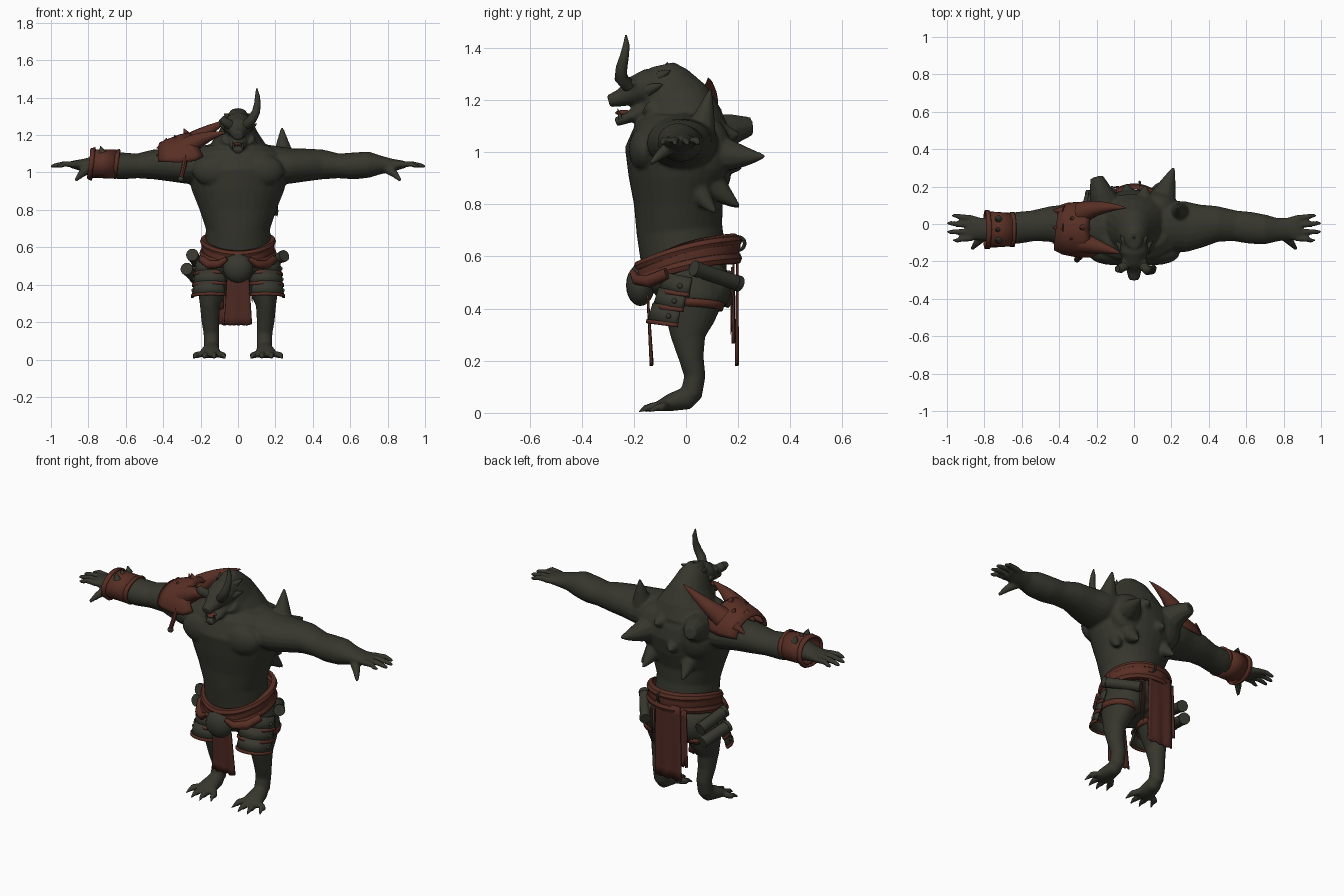
import bpy, bmesh, math
from mathutils import Vector

def material(name, rgb):
    m = bpy.data.materials.new(name)
    m.diffuse_color = (*rgb, 1)
    return m

SKIN = material("dark olive hide", (0.037, 0.037, 0.027))
RED = material("red brown leather", (0.098, 0.028, 0.018))
CLOTH = material("dark red cloth", (0.08, 0.023, 0.017))
GREY = material("dark plate", (0.039, 0.039, 0.029))

def finish(name, bm, mat, thick=0):
    bmesh.ops.recalc_face_normals(bm, faces=bm.faces)
    me = bpy.data.meshes.new(name)
    bm.to_mesh(me)
    bm.free()
    me.materials.append(mat)
    ob = bpy.data.objects.new(name, me)
    bpy.context.collection.objects.link(ob)
    bpy.ops.object.select_all(action='DESELECT')
    bpy.context.view_layer.objects.active = ob
    ob.select_set(True)
    bpy.ops.object.shade_smooth_by_angle(angle=math.radians(40))
    if thick:
        mod = ob.modifiers.new("thickness", 'SOLIDIFY')
        mod.thickness, mod.offset = thick, 0
    return ob

def loft(name, pts, mat, up=(0, 0, 1), n=20, arc=None, thick=0, s=1):
    """Elliptical rings (x, y, z, ra, rb) along a path; arc gives an open shell."""
    bm, rings = bmesh.new(), []
    C = [Vector(p[:3]) for p in pts]
    for i, p in enumerate(pts):
        t = (C[min(i + 1, len(C) - 1)] - C[max(i - 1, 0)]).normalized()
        ref = Vector(up)
        if abs(t.dot(ref)) > 0.95:
            ref = Vector((0, 1, 0))
        u = ref.cross(t).normalized()
        v = t.cross(u)
        ra, rb = p[3], p[-1]
        a0, a1 = arc or (0, 360)
        ring = []
        for k in range(n + (1 if arc else 0)):
            a = math.radians(a0 + (a1 - a0) * k / n)
            q = C[i] + u * ra * math.cos(a) + v * rb * math.sin(a)
            ring.append(bm.verts.new((q.x * s, q.y, q.z)))
        rings.append(ring)
    for r0, r1 in zip(rings, rings[1:]):
        for k in range(n):
            j = k + 1 if arc else (k + 1) % n
            bm.faces.new((r0[k], r0[j], r1[j], r1[k]))
    if not arc and not thick:
        bm.faces.new(rings[0])
        bm.faces.new(rings[-1])
    return finish(name, bm, mat, thick)

def ball(name, c, r, mat, s=1):
    bm = bmesh.new()
    bmesh.ops.create_uvsphere(bm, u_segments=20, v_segments=12, radius=1)
    for v in bm.verts:
        v.co = Vector(((c[0] + v.co.x * r[0]) * s, c[1] + v.co.y * r[1], c[2] + v.co.z * r[2]))
    return finish(name, bm, mat)

def spike(name, a, b, r, mat=SKIN, bend=(0, 0, 0), s=1, n=10):
    """Tapered point from a to b, bowed by bend."""
    A, B, D = Vector(a), Vector(b), Vector(bend)
    d = (B - A).normalized()
    up = Y if abs(d.z) > 0.6 else (0, 0, 1)
    pts = [(*(A.lerp(B, t) + D * 4 * t * (1 - t)), r * (1 - t) ** 0.85 + 0.001)
           for t in (0, .2, .4, .6, .8, .93, 1)]
    return loft(name, pts, mat, up, n=n, s=s)

Y = (0, 1, 0)
body = []

# torso, hump and head
body.append(loft("body", [
    (0, .02, .42, .10, .10), (0, .01, .50, .17, .15), (0, -.01, .60, .175, .165),
    (0, -.025, .70, .172, .165), (0, -.03, .80, .205, .17), (0, -.025, .90, .245, .195),
    (0, -.025, 1.0, .275, .21), (0, -.01, 1.08, .27, .185), (0, .0, 1.13, .20, .15),
    (0, .0, 1.15, .12, .10)], SKIN, Y, 32))
body.append(loft("hump", [(0, 0, 1.05, .22, .17), (0, -.02, 1.13, .16, .155), (0, -.05, 1.21, .105, .135),
    (0, -.08, 1.29, .07, .09), (0, -.09, 1.335, .035, .045)], SKIN, Y))
body.append(loft("head", [(0, -.04, 1.25, .07, .07), (0, -.15, 1.25, .075, .07), (0, -.2, 1.235, .058, .055),
    (0, -.25, 1.208, .04, .034), (0, -.297, 1.195, .028, .024)], SKIN))
body.append(loft("jaw", [(0, -.13, 1.175, .055, .05), (0, -.21, 1.138, .042, .024),
    (0, -.27, 1.115, .024, .017)], SKIN))

for s in (1, -1):
    # arm, palm, fingers
    body.append(loft("arm", [(.15, -.01, 1.04, .14, .11), (.28, -.015, 1.035, .135, .095),
        (.36, -.01, 1.04, .115, .088), (.45, 0, 1.043, .095, .08), (.54, -.01, 1.035, .082, .066),
        (.62, -.02, 1.035, .085, .072), (.70, -.03, 1.042, .08, .07), (.77, -.03, 1.04, .062, .048),
        (.83, -.025, 1.038, .06, .034), (.87, -.022, 1.042, .07, .024), (.895, -.022, 1.042, .066, .018)],
        SKIN, s=s))
    for y0, y1, x in ((.032, .045, .972), (-.006, .004, 1.0), (-.042, -.042, 1.0), (-.076, -.088, .965)):
        body.append(loft("finger", [(.87, y0, 1.042, .017), (.93, (y0 + y1) / 2, 1.046, .0155),
            (x - .02, y1, 1.037, .0125), (x + .003, y1, 1.033, .007)], SKIN, n=10, s=s))
    body.append(loft("thumb", [(.80, -.06, 1.02, .028), (.84, -.1, .99, .02), (.868, -.135, .957, .009)],
        SKIN, n=10, s=s))
    # chest, shoulder, back and buttock masses
    body.append(ball("chest", (.11, -.155, 1.01), (.135, .065, .09), SKIN, s))
    body.append(ball("back_muscle", (.12, .09, 1.0), (.12, .085, .13), SKIN, s))
    body.append(ball("shoulder", (.31, -.01, 1.052), (.09, .11, .072), SKIN, s))
    body.append(ball("buttock", (.10, .09, .48), (.09, .085, .10), SKIN, s))
    # leg and foot
    body.append(loft("leg", [(.11, .03, .54, .09, .12), (.13, .025, .44, .095, .12), (.14, .015, .36, .075, .095),
        (.15, .008, .29, .054, .066), (.148, .02, .21, .048, .048), (.142, .034, .14, .042, .041),
        (.142, .02, .07, .042, .042)], SKIN, Y, s=s))
    body.append(loft("foot", [(.14, .045, .085, .03, .03), (.143, 0, .055, .043, .044),
        (.148, -.06, .04, .054, .034), (.15, -.105, .026, .06, .02)], SKIN, s=s))
    for i, (x, y) in enumerate(((.078, -.135), (.128, -.16), (.178, -.155), (.228, -.12))):
        body.append(loft("toe", [(.15 + (x - .15) * .7, -.08, .028, .019), (x, y + .025, .022, .018),
            (x, y, .018, .011)], SKIN, n=10, s=s))
        spike("toe_claw", (x, y + .008, .02), (x + (x - .15) * .15, y - .02, .005), .011, GREY, s=s)
    # brow, ear and mane points
    body.append(ball("brow", (.04, -.205, 1.265), (.03, .035, .016), SKIN, s))
    spike("ear", (.055, -.14, 1.24), (.10, -.09, 1.26), .026, s=s)
    body.append(spike("cheek_mane", (.055, -.13, 1.17), (.115, -.10, 1.12), .04, s=s))
    spike("mane_point", (.045, -.10, 1.29), (.075, -.06, 1.315), .022, s=s)
    spike("tusk", (.022, -.25, 1.125), (.028, -.262, 1.168), .008, GREY, s=s)

# spikes on the back: base, tip, radius
for a, b, r in (((.245, .05, 1.06), (.235, .095, 1.25), .068), ((.14, .10, 1.0), (.215, .31, .985), .085),
                ((.05, .10, 1.08), (.06, .21, 1.07), .07), ((-.03, .11, .98), (-.04, .22, .94), .075),
                ((.12, .08, .90), (.14, .21, .79), .065), ((-.1, .08, .90), (-.12, .21, .785), .065),
                ((.17, .05, .85), (.215, .12, .765), .045), ((.0, .06, 1.16), (0, .14, 1.165), .06)):
    body.append(spike("back_spike", a, b, r, bend=(0, 0, -.008)))
body.append(loft("blunt_spike", [(-.15, .1, 1.06, .09), (-.18, .18, 1.09, .06), (-.2, .25, 1.10, .036)], SKIN, n=10))

# fuse the organic masses into one smooth hide
bpy.ops.object.select_all(action='DESELECT')
for o in body:
    o.select_set(True)
bpy.context.view_layer.objects.active = body[0]
bpy.ops.object.join()
hide = body[0]
rm = hide.modifiers.new("fuse", 'REMESH')
rm.mode, rm.voxel_size, rm.use_smooth_shade = 'VOXEL', 0.0075, True
sm = hide.modifiers.new("soften", 'SMOOTH')
sm.factor, sm.iterations = 0.5, 4

# horns, tongue, crest
loft("long_horn", [(.045, -.22, 1.255, .026), (.075, -.25, 1.285, .025), (.097, -.247, 1.325, .022),
    (.104, -.236, 1.37, .017), (.104, -.229, 1.41, .013), (.1, -.23, 1.45, .003)], SKIN, Y, n=12)
loft("broken_horn", [(-.045, -.22, 1.255, .026), (-.075, -.24, 1.275, .024), (-.09, -.24, 1.29, .018)], SKIN, Y, n=12)
ball("tongue", (0, -.238, 1.151), (.022, .034, .011), RED)
for y, z in ((-.13, 1.325), (-.085, 1.345), (-.03, 1.325)):
    spike("crest_point", (0, y, z - .045), (0, y + .015, z), .026)

# shoulder guard with ragged edge, two horns and hanging strap
loft("shoulder_guard", [(-.41, -.02, 1.06, .115, .095), (-.37, -.025, 1.062, .132, .112),
    (-.30, -.03, 1.06, .142, .138), (-.23, -.03, 1.07, .142, .142), (-.19, -.03, 1.09, .12, .115)],
    RED, arc=(0, 183), thick=.014)
for x, y, z in ((-.37, -.1, 1.12), (-.37, -.02, 1.16), (-.37, .07, 1.12)):
    spike("guard_tatter", (x, y, z), (x - .065, y * 1.02, z - .03), .028, RED)
spike("guard_horn_rear", (-.28, .06, 1.14), (-.04, .085, 1.285), .058, RED, (-.01, .015, .005))
spike("guard_horn_front", (-.28, -.10, 1.13), (-.06, -.16, 1.215), .058, RED, (-.01, .005, .012))
for x, y, z in ((-.34, -.08, 1.195), (-.34, .03, 1.2), (-.29, -.02, 1.235)):
    spike("guard_point", (x + .03, y * .9, z - .06), (x, y, z), .03, RED)
loft("guard_strap", [(-.28, -.165, 1.09, .014), (-.29, -.18, 1.03, .013), (-.305, -.19, .97, .012)], RED, n=8)
ball("strap_end", (-.305, -.19, .965), (.016, .016, .016), GREY)

# bracer with rims and studs
def bracer_ring(name, x0, x1, r0, r1):
    loft(name, [(x0, -.03, 1.048, r0, r0 * .76), (x1, -.03, 1.045, r1, r1 * .88)], RED, n=24, thick=.012)
bracer_ring("bracer", -.785, -.65, .092, .083)
bracer_ring("bracer_outer_rim", -.797, -.772, .099, .097)
bracer_ring("bracer_inner_rim", -.662, -.64, .087, .087)
for y in (-.085, -.03, .025):
    spike("bracer_stud", (-.725, y, 1.105), (-.735, y, 1.142), .02, GREY)

# tilted sash made of stacked bands
def band(name, z, tilt, rx, ry, h, bulge, mat):
    bm, n = bmesh.new(), 40
    prof = [(0, -h), (bulge, -h * .8), (bulge * 1.3, 0), (bulge, h * .8), (0, h)]
    g = []
    for k in range(n):
        a = 2 * math.pi * k / n
        g.append([bm.verts.new(((rx + d) * math.cos(a), .008 + (ry + d) * math.sin(a),
                  z + tilt * math.sin(a) + .02 * math.cos(a) ** 2 + e)) for d, e in prof])
    for k in range(n):
        for j in range(4):
            bm.faces.new((g[k][j], g[k][j + 1], g[(k + 1) % n][j + 1], g[(k + 1) % n][j]))
    finish(name, bm, mat, .006)
band("sash", .588, .052, .174, .178, .046, .015, RED)
band("sash_upper_roll", .612, .05, .174, .18, .018, .02, RED)
band("sash_lower_roll", .548, .045, .178, .178, .02, .02, RED)
ball("belly_buckle", (0, -.175, .49), (.08, .055, .08), GREY)
for s in (1, -1):
    loft("sash_fold", [(.19, -.07, .535, .022), (.15, -.14, .505, .025), (.10, -.19, .51, .02),
        (.06, -.205, .54, .012)], RED, n=10, s=s)

# hanging cloths with soft ripples
def cloth(name, x0, x1, ztop, zbot, y0, y1, flare):
    bm, g = bmesh.new(), []
    for i in range(9):
        t = i / 8
        g.append([bm.verts.new((((x0 + (x1 - x0) * k / 10) * (1 + flare * t)),
                  y0 + (y1 - y0) * t + .004 * math.sin(k * 1.3) * t,
                  ztop + (zbot - ztop) * t + .005 * math.sin(k * 2.1) * t)) for k in range(11)])
    for a, b in zip(g, g[1:]):
        for k in range(10):
            bm.faces.new((a[k], a[k + 1], b[k + 1], b[k]))
    finish(name, bm, CLOTH, .008)
cloth("front_cloth", -.055, .055, .50, .185, -.15, -.132, .35)
cloth("back_cloth", -.10, .058, .62, .185, .197, .195, .08)
cloth("back_cloth_side", -.13, -.075, .60, .27, .182, .182, .08)
for x in (.075, .1):
    spike("thong", (x, .18, .56), (x, .172, .30), .007, RED, n=6)

# thigh plates with rims, rivets and strap
for s in (1, -1):
    for i in range(3):
        z, y, x = .335 + .058 * i, -.052 + .022 * i, .146 - .006 * i
        arc = (-140, 12)
        loft("thigh_plate", [(x, y, z, .097, .094), (x, y + .014, z + .07, .086, .086)], GREY, Y, arc=arc, thick=.01, s=s)
        loft("plate_rim", [(x, y, z - .004, .101, .098), (x, y + .002, z + .011, .1, .097)], RED, Y, arc=arc, thick=.011, s=s)
        ball("rivet", (x + .094, y - .015, z + .036), (.01, .01, .01), GREY, s)
    loft("thigh_strap", [(.134, .023, .40, .09, .114), (.131, .025, .43, .098, .122)], RED, Y, thick=.008, s=s)

# rolled scrolls with end caps, and belt ring
def scroll(a, b, r):
    A, B = Vector(a), Vector(b)
    loft("scroll", [(*A, r), (*B, r)], GREY, n=16)
    for t in (0, .9):
        loft("scroll_cap", [(*A.lerp(B, t), r * 1.08), (*A.lerp(B, t + .1), r * 1.08)], GREY, n=16)
scroll((.248, .03, .555), (.12, .205, .495), .029)
scroll((-.245, -.01, .56), (-.21, .17, .51), .031)
scroll((-.275, .0, .485), (-.225, .17, .435), .031)
bpy.ops.mesh.primitive_torus_add(location=(.03, .2, .65), rotation=(math.pi / 2, 0, math.pi / 2),
    major_radius=.025, minor_radius=.007, major_segments=20, minor_segments=8)
bpy.context.object.name = "belt_ring"
bpy.context.object.data.materials.append(GREY)
